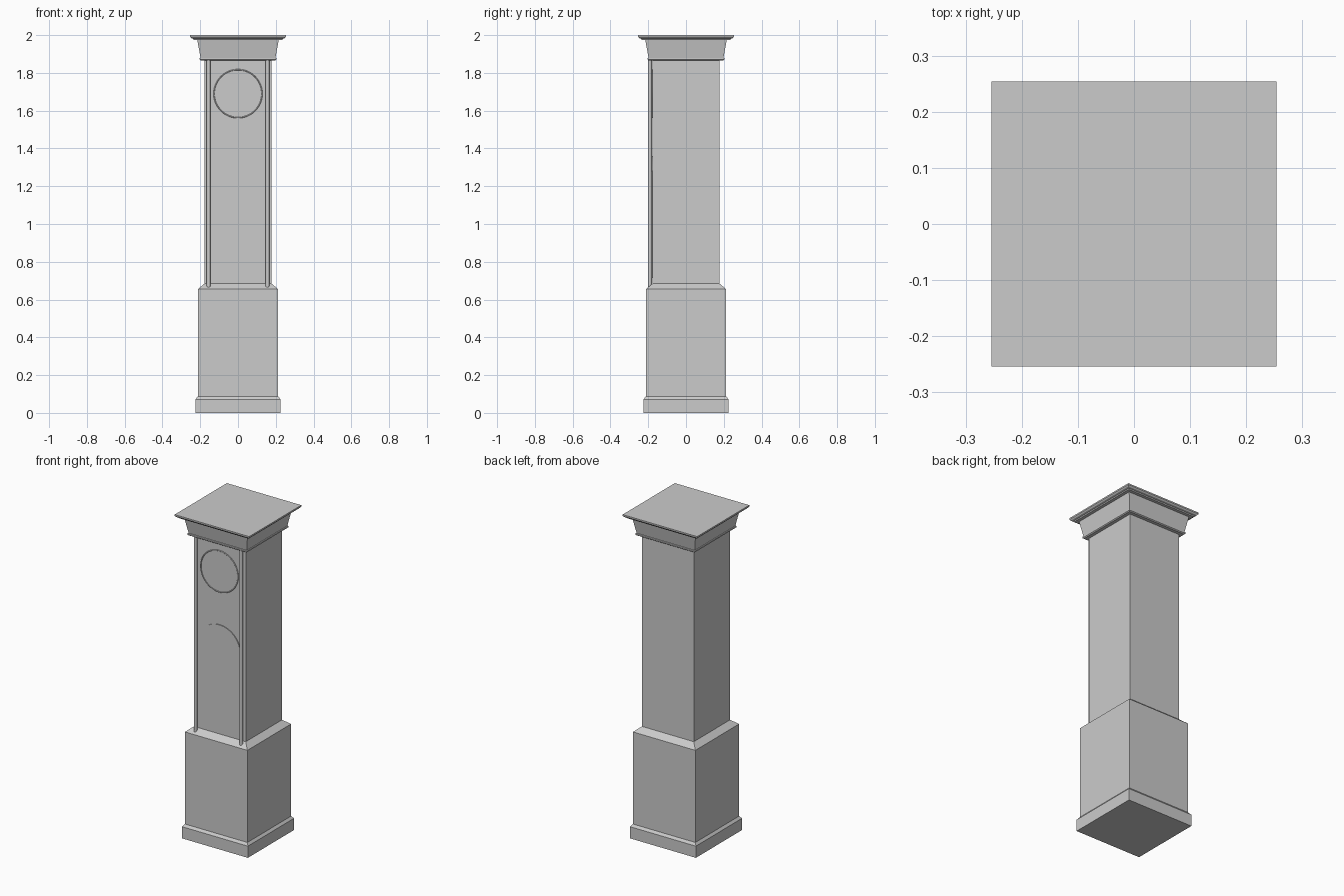
import bpy, bmesh, math
from mathutils import Matrix

if "Cube" in bpy.data.objects:
    bpy.data.objects.remove(bpy.data.objects["Cube"])


def finish(name, bm, smooth=False):
    bmesh.ops.recalc_face_normals(bm, faces=bm.faces)
    mesh = bpy.data.meshes.new(name)
    bm.to_mesh(mesh)
    bm.free()
    ob = bpy.data.objects.new(name, mesh)
    bpy.context.collection.objects.link(ob)
    if smooth:
        bpy.context.view_layer.objects.active = ob
        ob.select_set(True)
        bpy.ops.object.shade_smooth_by_angle(angle=math.radians(40))
        ob.select_set(False)
    return ob


def square_loft(name, profile):
    """Stack square sections given as (half width, height)."""
    bm = bmesh.new()
    rings = [[bm.verts.new((sx * h, sy * h, z))
              for sx, sy in ((-1, -1), (1, -1), (1, 1), (-1, 1))]
             for h, z in profile]
    for a, b in zip(rings, rings[1:]):
        for i in range(4):
            j = (i + 1) % 4
            bm.faces.new((a[i], a[j], b[j], b[i]))
    bm.faces.new(rings[0])
    bm.faces.new(rings[-1])
    return finish(name, bm)


def front_panel(name, outline, y_front, y_back):
    """Extrude an x-z outline between two depths."""
    bm = bmesh.new()
    face = bm.faces.new([bm.verts.new((x, y_front, z)) for x, z in outline])
    out = bmesh.ops.extrude_face_region(bm, geom=[face])
    for v in out["geom"]:
        if isinstance(v, bmesh.types.BMVert):
            v.co.y = y_back
    return finish(name, bm)


def arc(cx, cz, r, start, end, n):
    return [(cx + r * math.cos(start + (end - start) * i / n),
             cz + r * math.sin(start + (end - start) * i / n)) for i in range(n + 1)]


# Case: plinth, base, trunk and crown
square_loft("plinth", [(0.225, 0), (0.225, 0.072), (0.213, 0.087)])
square_loft("base_box", [(0.213, 0.08), (0.213, 0.655), (0.177, 0.685)])
square_loft("trunk", [(0.177, 0.68), (0.177, 1.87)])
square_loft("crown", [(0.197, 1.865), (0.203, 1.870), (0.203, 1.878), (0.198, 1.879),
                      (0.216, 1.976)])
square_loft("top_slab", [(0.235, 1.975), (0.238, 1.981), (0.248, 1.984),
                         (0.254, 1.991), (0.254, 2.0)])

# Slim columns on the front corners
for side, label in ((-1, "left"), (1, "right")):
    bm = bmesh.new()
    bmesh.ops.create_cone(bm, cap_ends=True, segments=24, radius1=0.01, radius2=0.01,
                          depth=1.22, matrix=Matrix.Translation((side * 0.156, -0.191, 1.26)))
    finish(label + "_column", bm, True)

# Arched door
door_r = 0.143
front_panel("arched_door",
            [(-door_r, 0.715), (door_r, 0.715)] + arc(0, 1.217, door_r, 0, math.pi, 32),
            -0.182, -0.17)

# Dial and its thin bezel
front_panel("dial", arc(0, 1.69, 0.127, 0, 2 * math.pi, 64)[:-1], -0.181, -0.17)
bpy.ops.mesh.primitive_torus_add(major_segments=64, minor_segments=10, major_radius=0.127,
                                 minor_radius=0.003, location=(0, -0.181, 1.69),
                                 rotation=(math.pi / 2, 0, 0))
bpy.context.object.name = "dial_bezel"
bpy.ops.object.shade_smooth_by_angle()
